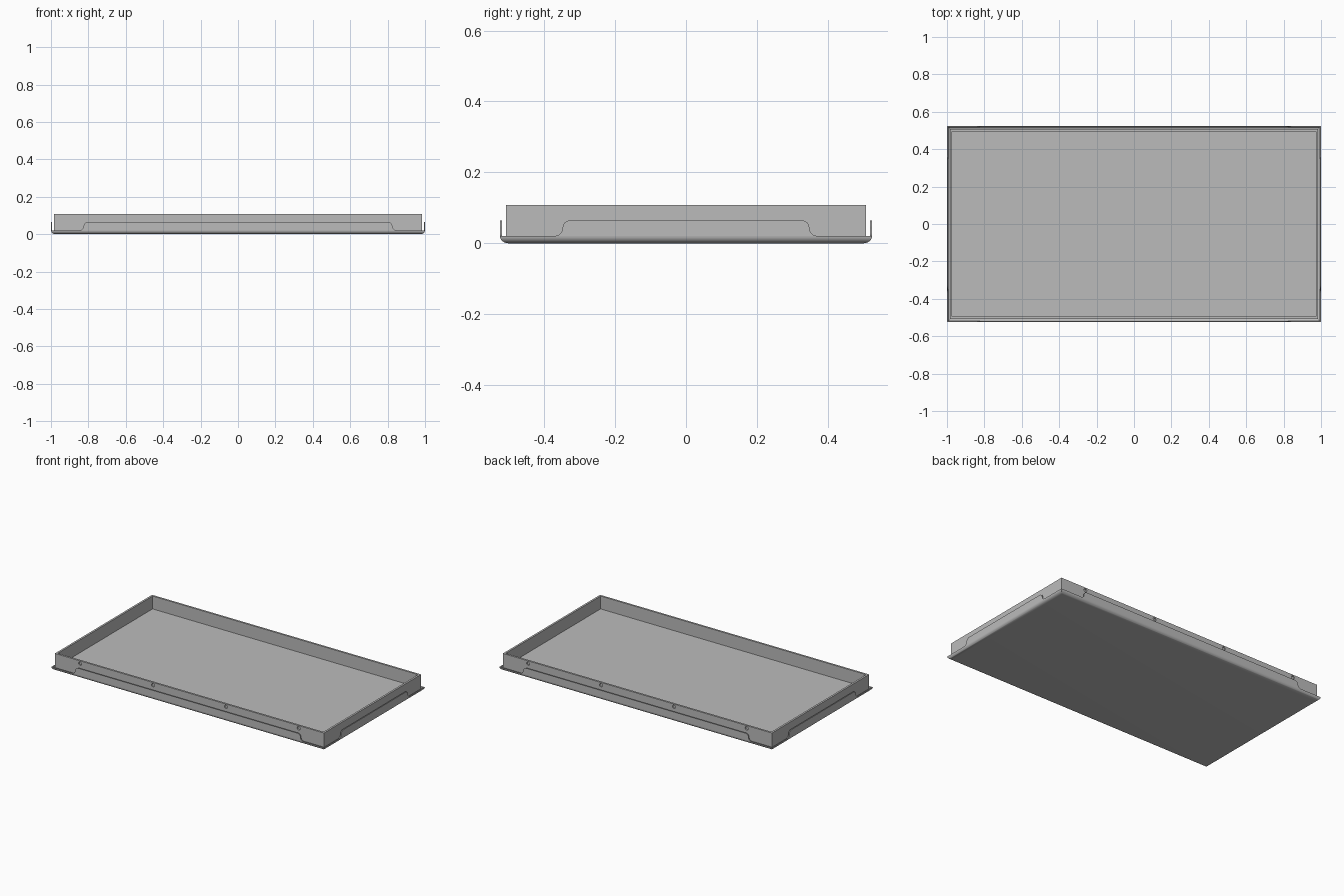
import bpy, bmesh, math
from mathutils import Matrix, Vector

if "Cube" in bpy.data.objects:
    bpy.data.objects.remove(bpy.data.objects["Cube"], do_unlink=True)

HX, HY = 1.0, 0.525          # outer half sizes
WX, WY = 0.985, 0.508        # wall half sizes
WALL, SHEET = 0.013, 0.006   # thicknesses
TOP, LIP, LOW, FLOOR = 0.108, 0.065, 0.021, 0.023

steel = bpy.data.materials.new("grey steel")
steel.use_nodes = True
grey = (0.5, 0.5, 0.5, 1)
steel.diffuse_color = grey
steel.node_tree.nodes["Principled BSDF"].inputs["Base Color"].default_value = grey


def make(name, bm, smooth=True):
    bmesh.ops.recalc_face_normals(bm, faces=bm.faces[:])
    me = bpy.data.meshes.new(name)
    bm.to_mesh(me)
    bm.free()
    me.materials.append(steel)
    ob = bpy.data.objects.new(name, me)
    bpy.context.collection.objects.link(ob)
    if smooth:
        bpy.ops.object.select_all(action='DESELECT')
        ob.select_set(True)
        bpy.context.view_layer.objects.active = ob
        bpy.ops.object.shade_smooth_by_angle(angle=math.radians(35))
    return ob


def ring(bm, x, y, z):
    return [bm.verts.new((sx * x, sy * y, z))
            for sx, sy in ((-1, -1), (1, -1), (1, 1), (-1, 1))]


def loft(bm, rings):
    for a, b in zip(rings, rings[1:]):
        for i in range(4):
            j = (i + 1) % 4
            bm.faces.new((a[i], a[j], b[j], b[i]))


# Base pan: flat underside with edges rolled upward, mitred at the corners
bm = bmesh.new()
STEPS = 8
rings = []
for r, inset in ((LOW, 0), (LOW - SHEET, SHEET)):
    arc = []
    for k in range(STEPS + 1):
        a = math.pi / 2 * k / STEPS
        d = inset + r * (1 - math.sin(a)) * 1.2
        arc.append(ring(bm, HX - d, HY - d, LOW - r * math.cos(a)))
    rings += arc if inset == 0 else arc[::-1]
loft(bm, rings)
bm.faces.new(rings[0])
bm.faces.new(rings[-1])
make("base_pan", bm)

# Inner tray: floor with four upright walls
bm = bmesh.new()
rings = [ring(bm, WX, WY, SHEET), ring(bm, WX, WY, TOP),
         ring(bm, WX - WALL, WY - WALL, TOP), ring(bm, WX - WALL, WY - WALL, FLOOR)]
loft(bm, rings)
bm.faces.new(rings[0])
bm.faces.new(rings[-1])
tray = make("tray_walls", bm, False)

# Screw holes sunk into the front and back walls
bm = bmesh.new()
for x in (-0.8, -0.267, 0.267, 0.8):
    for side in (-1, 1):
        bmesh.ops.create_cone(
            bm, cap_ends=True, segments=20, radius1=0.011, radius2=0.011, depth=0.016,
            matrix=Matrix.Translation((x, side * WY, 0.09)) @ Matrix.Rotation(math.pi / 2, 4, 'X'))
cutter = make("hole_cutter", bm, False)
cutter.hide_render = True
cut = tray.modifiers.new("holes", 'BOOLEAN')
cut.object = cutter
cut.solver = 'EXACT'
bpy.context.view_layer.objects.active = tray
bpy.ops.object.modifier_apply(modifier=cut.name)
bpy.data.objects.remove(cutter, do_unlink=True)


# Raised lips: thin plates whose ends sweep down in an S curve
def lip(name, half, dist, angle):
    r = (LIP - LOW) / 2
    right = []
    for k in range(7):
        a = math.pi / 2 * k / 6
        right.append((half + r - r * math.sin(a), LOW + r - r * math.cos(a)))
    for k in range(1, 7):
        a = math.pi / 2 * k / 6
        right.append((half - r + r * math.cos(a), LOW + r + r * math.sin(a)))
    outline = right + [(-u, z) for u, z in reversed(right)]
    bm = bmesh.new()
    face = bm.faces.new([bm.verts.new((u, -dist, z)) for u, z in outline])
    out = bmesh.ops.extrude_face_region(bm, geom=[face])
    moved = [g for g in out["geom"] if isinstance(g, bmesh.types.BMVert)]
    bmesh.ops.translate(bm, verts=moved, vec=Vector((0, SHEET, 0)))
    bmesh.ops.rotate(bm, verts=bm.verts[:], cent=(0, 0, 0),
                     matrix=Matrix.Rotation(angle, 3, 'Z'))
    make(name, bm)


for i, (name, half, dist) in enumerate((("front_lip", 0.825, HY), ("left_lip", 0.348, HX),
                                        ("back_lip", 0.825, HY), ("right_lip", 0.348, HX))):
    lip(name, half, dist, i * math.pi / 2)
